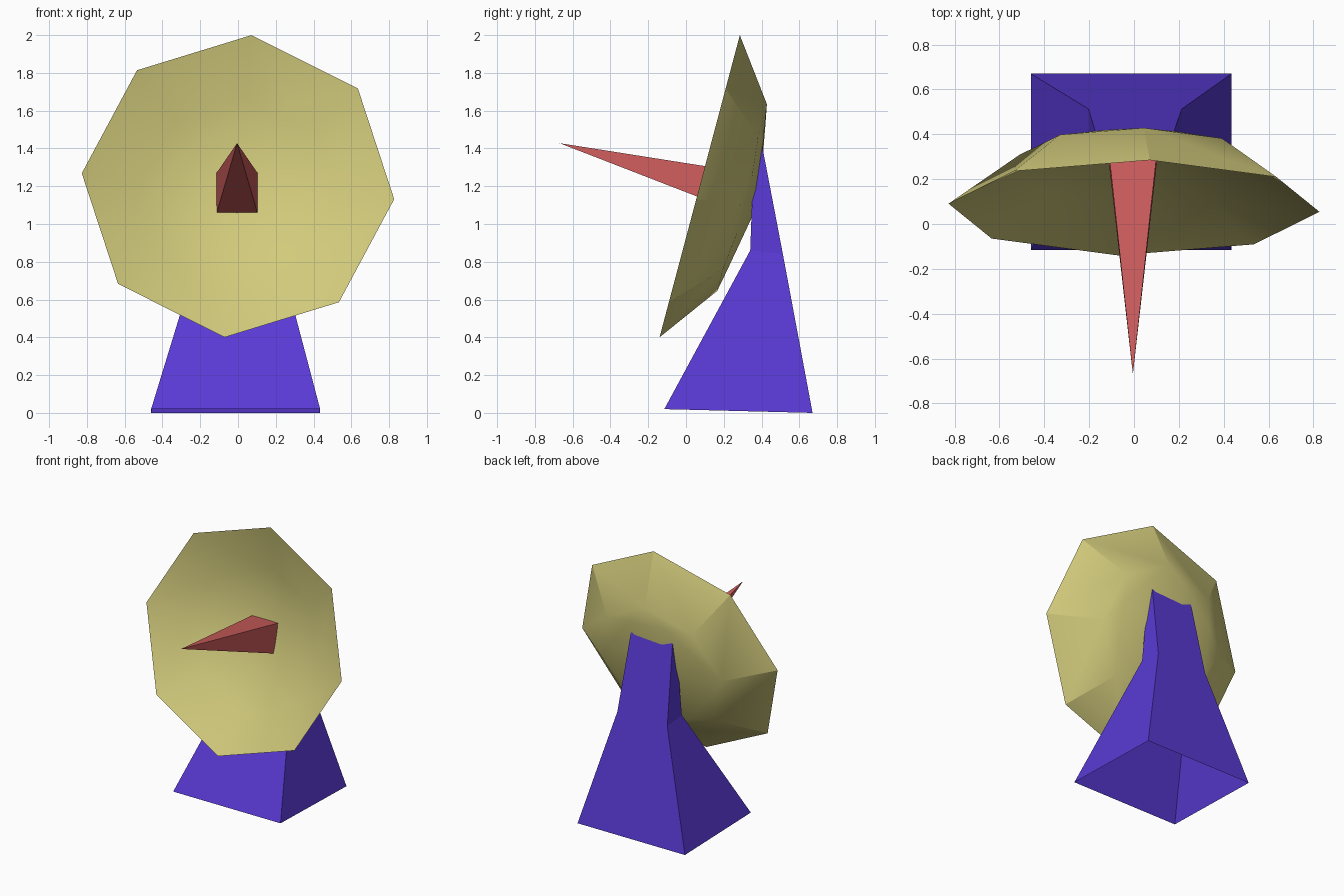
import bpy
import bmesh
from math import sin, cos, radians
from mathutils import Vector

cube = bpy.data.objects.get("Cube")
if cube:
    bpy.data.objects.remove(cube)


def material(name, rgb):
    mat = bpy.data.materials.new(name)
    mat.use_nodes = True
    mat.diffuse_color = (*rgb, 1)
    mat.node_tree.nodes["Principled BSDF"].inputs["Base Color"].default_value = (*rgb, 1)
    return mat


def finish(name, bm, mat):
    bmesh.ops.recalc_face_normals(bm, faces=bm.faces)
    mesh = bpy.data.meshes.new(name)
    bm.to_mesh(mesh)
    bm.free()
    mesh.materials.append(mat)
    obj = bpy.data.objects.new(name, mesh)
    bpy.context.collection.objects.link(obj)
    return obj


def loft(bm, rings):
    """Join neighbouring rings of equal size with strips of triangles or quads."""
    for a, b in zip(rings, rings[1:]):
        n = max(len(a), len(b))
        for i in range(n):
            j = (i + 1) % n
            if len(a) == 1:
                bm.faces.new((a[0], b[i], b[j]))
            elif len(b) == 1:
                bm.faces.new((a[i], a[j], b[0]))
            elif n == 4:
                bm.faces.new((a[i], a[j], b[j], b[i]))
            else:
                bm.faces.new((a[i], a[j], b[i]))
                bm.faces.new((a[j], b[j], b[i]))


def rectangle(bm, x0, x1, front, back):
    """Four corners; front and back are (y, z) pairs."""
    return [bm.verts.new(p) for p in ((x0, *front), (x1, *front), (x1, *back), (x0, *back))]


yellow = material("dish yellow", (0.64, 0.59, 0.20))
blue = material("stand blue", (0.10, 0.042, 0.66))
red = material("spike red", (0.62, 0.11, 0.11))

# Dish: eight-sided bowl, from the inner centre over the rim to the back centre
centre = Vector((0, 0.0725, 1.2))
side = Vector((1, 0, 0))
up = Vector((0, 0.257, 0.967))
behind = Vector((0, 0.967, -0.257))
profile = [(0, 0.245, 0), (0.26, 0.22, 0), (0.513, 0.155, 0), (0.83, 0, 0),
           (0.513, 0.232, 0), (0.41, 0.255, 22.5), (0, 0.325, 0)]  # radius, depth, twist
bm = bmesh.new()
rings = []
for radius, depth, twist in profile:
    ring = []
    for i in range(8 if radius else 1):
        a = radians(4.9 + twist + 45 * i)
        ring.append(bm.verts.new(centre + side * radius * sin(a) + up * radius * cos(a) + behind * depth))
    rings.append(ring)
loft(bm, rings)
dish = finish("dish", bm, yellow)
bpy.ops.object.select_all(action="DESELECT")
dish.select_set(True)
bpy.context.view_layer.objects.active = dish
bpy.ops.object.shade_smooth_by_angle(angle=radians(24))

# Stand: flared foot narrowing to a neck, open underneath
bm = bmesh.new()
rings = [rectangle(bm, -0.46, 0.435, (-0.115, 0.02), (0.67, 0)),
         rectangle(bm, -0.203, 0.213, (0.34, 0.86), (0.513, 0.84)),
         rectangle(bm, -0.17, 0.175, (0.36, 1.41), (0.402, 1.42))]
loft(bm, rings)
bm.faces.new(rings[-1])
finish("stand", bm, blue)

# Spike: four-sided point aimed forward out of the dish
bm = bmesh.new()
base = rectangle(bm, -0.115, 0.105, (0.30, 1.052), (0.345, 1.268))
tip = bm.verts.new((-0.005, -0.67, 1.428))
loft(bm, [base, [tip]])
bm.faces.new(base)
finish("spike", bm, red)
